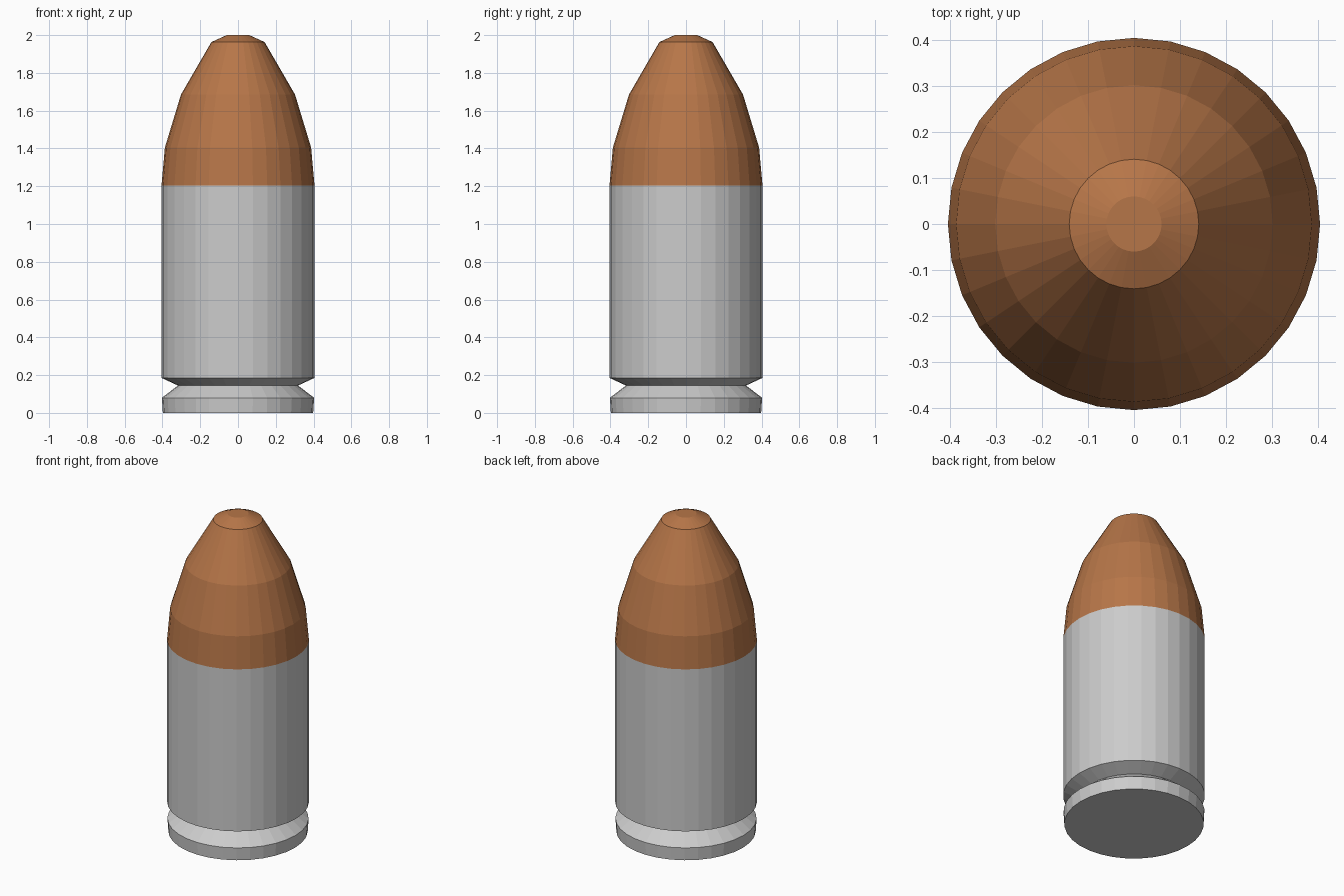
import bpy, bmesh, math

if "Cube" in bpy.data.objects:
    bpy.data.objects.remove(bpy.data.objects["Cube"])

SIDES = 32


def material(name, rgb):
    m = bpy.data.materials.new(name)
    m.diffuse_color = (*rgb, 1.0)
    m.use_nodes = True
    m.node_tree.nodes["Principled BSDF"].inputs["Base Color"].default_value = m.diffuse_color
    return m


def lathe(name, profile, mat):
    """Turn (radius, height) points around z, capped at both ends."""
    bm = bmesh.new()
    rings = []
    for r, z in profile:
        rings.append([bm.verts.new((r * math.cos(2 * math.pi * i / SIDES),
                                    r * math.sin(2 * math.pi * i / SIDES), z))
                      for i in range(SIDES)])
    for low, high in zip(rings, rings[1:]):
        for i in range(SIDES):
            j = (i + 1) % SIDES
            bm.faces.new((low[i], low[j], high[j], high[i]))
    bm.faces.new(rings[0][::-1])
    bm.faces.new(rings[-1])
    mesh = bpy.data.meshes.new(name)
    bm.to_mesh(mesh)
    bm.free()
    mesh.materials.append(mat)
    obj = bpy.data.objects.new(name, mesh)
    bpy.context.collection.objects.link(obj)
    return obj


steel = material("light grey metal", (0.6, 0.6, 0.6))
copper = material("copper", (0.47, 0.18, 0.065))

# Casing with rim and groove at its foot
lathe("casing", [(0.398, 0), (0.403, 0.08), (0.318, 0.145),
                 (0.405, 0.185), (0.405, 1.205)], steel)

# Tapered nose with a small flat tip
lathe("nose", [(0.405, 1.205), (0.387, 1.405), (0.302, 1.685),
               (0.141, 1.963), (0.06, 2.0)], copper)
